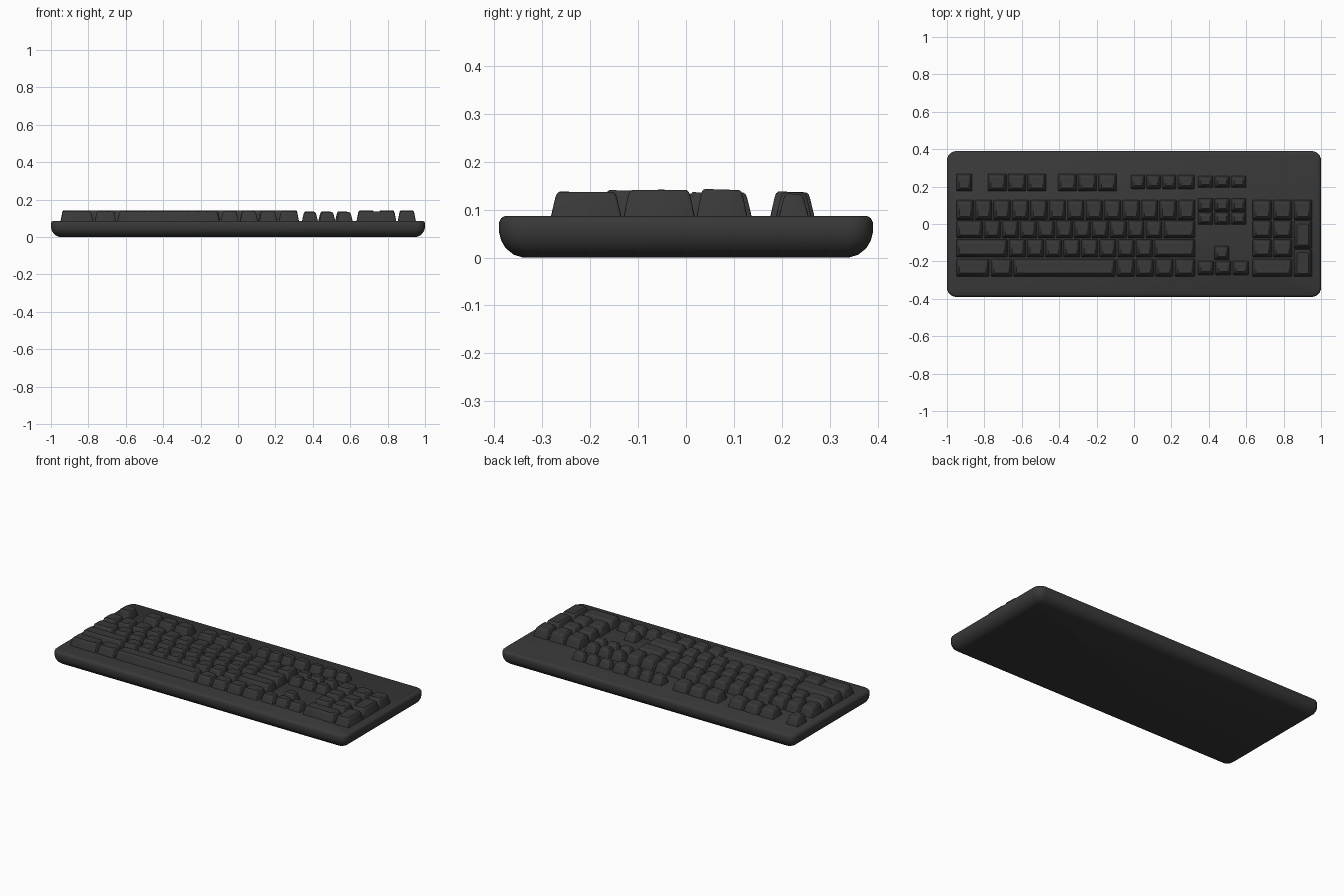
import bpy, bmesh, math

if "Cube" in bpy.data.objects:
    bpy.data.objects.remove(bpy.data.objects["Cube"], do_unlink=True)

charcoal = bpy.data.materials.new("charcoal plastic")
charcoal.use_nodes = True
COLOUR = (0.04, 0.04, 0.04, 1)
charcoal.diffuse_color = COLOUR
bsdf = charcoal.node_tree.nodes["Principled BSDF"]
bsdf.inputs["Base Color"].default_value = COLOUR
bsdf.inputs["Roughness"].default_value = 0.6


def outline(x0, x1, y0, y1, radius, steps):
    """Counter-clockwise rounded rectangle."""
    corners = [(x1 - radius, y1 - radius), (x0 + radius, y1 - radius),
               (x0 + radius, y0 + radius), (x1 - radius, y0 + radius)]
    points = []
    for quarter, (cx, cy) in enumerate(corners):
        for i in range(steps + 1):
            a = math.pi / 2 * (quarter + i / steps)
            points.append((cx + radius * math.cos(a), cy + radius * math.sin(a)))
    return points


def stacked_block(name, x0, x1, y0, y1, layers, steps, angle, tilt=0.0):
    """Rounded block lofted through layers of (inset, height, corner radius)."""
    bm = bmesh.new()
    rings = []
    base = layers[0][1]
    top = layers[-1][1]
    mid = (y0 + y1) / 2
    for inset, z, radius in layers:
        lean = tilt * (z - base) / (top - base)
        ring = outline(x0 + inset, x1 - inset, y0 + inset, y1 - inset, radius, steps)
        rings.append([bm.verts.new((x, y, z + lean * (y - mid))) for x, y in ring])
    for low, high in zip(rings, rings[1:]):
        for i in range(len(low)):
            j = (i + 1) % len(low)
            bm.faces.new((low[i], low[j], high[j], high[i]))
    bm.faces.new(rings[0][::-1])
    bm.faces.new(rings[-1])
    mesh = bpy.data.meshes.new(name)
    bm.to_mesh(mesh)
    bm.free()
    mesh.shade_smooth()
    mesh.set_sharp_from_angle(angle=math.radians(angle))
    mesh.materials.append(charcoal)
    obj = bpy.data.objects.new(name, mesh)
    bpy.context.collection.objects.link(obj)
    return obj


# Case: shallow tray with a softly rounded underside
stacked_block("case", -1, 1, -0.39, 0.39, [
    (0.05, 0, 0.03), (0.03, 0.006, 0.035), (0.013, 0.02, 0.04),
    (0.004, 0.036, 0.045), (0, 0.052, 0.05), (0, 0.074, 0.05),
    (0.004, 0.082, 0.046), (0.012, 0.087, 0.04)], 6, 35)

GAP = 0.004


def keys(name, y0, y1, top, runs, tilt=-0.03):
    """Tapered keycaps; each run (start, end, count) is split evenly in x."""
    number = 0
    for start, end, count in runs:
        pitch = (end - start) / count
        for i in range(count):
            number += 1
            x = start + i * pitch
            layers = [(0, 0.086, 0.004), (0.009, top - 0.012, 0.007),
                      (0.012, top - 0.004, 0.008), (0.017, top, 0.007),
                      (0.024, top - 0.001, 0.003)]
            stacked_block(f"{name}_{number}", x + GAP, x + pitch - GAP,
                          y0, y1, layers, 2, 40, tilt)


# Main typing block
keys("number_key", 0.022, 0.128, 0.142, [(-0.953, 0.33, 13)])
keys("upper_letter_key", -0.075, 0.018, 0.141,
     [(-0.953, -0.805, 1), (-0.805, 0.155, 10), (0.155, 0.33, 1)])
keys("middle_letter_key", -0.177, -0.082, 0.14,
     [(-0.953, -0.673, 1), (-0.673, 0.103, 8), (0.103, 0.33, 1)])
keys("bottom_key", -0.28, -0.187, 0.137,
     [(-0.953, -0.77, 1), (-0.77, -0.648, 1), (-0.648, -0.096, 1),
      (-0.096, 0.11, 2), (0.11, 0.214, 1), (0.214, 0.33, 1)])

# Function row
keys("function_key", 0.176, 0.268, 0.137,
     [(-0.953, -0.862, 1), (-0.785, -0.466, 3), (-0.41, -0.088, 3)])
keys("extra_function_key", 0.188, 0.262, 0.136,
     [(-0.02, 0.23, 3), (0.23, 0.328, 1)])
keys("system_key", 0.194, 0.256, 0.133, [(0.338, 0.604, 3)])

# Navigation cluster and arrows
keys("upper_navigation_key", 0.067, 0.137, 0.136, [(0.338, 0.604, 3)])
keys("lower_navigation_key", -0.003, 0.063, 0.136, [(0.338, 0.604, 3)])
keys("up_arrow_key", -0.19, -0.118, 0.134, [(0.425, 0.512, 1)])
keys("arrow_key", -0.272, -0.198, 0.133, [(0.338, 0.617, 3)])

# Number pad
keys("pad_top_key", 0.022, 0.128, 0.142, [(0.63, 0.74, 1), (0.74, 0.85, 1), (0.85, 0.955, 1)])
keys("pad_upper_key", -0.075, 0.018, 0.141, [(0.63, 0.85, 2)])
keys("pad_lower_key", -0.177, -0.082, 0.14, [(0.63, 0.85, 2)])
keys("pad_wide_key", -0.28, -0.187, 0.137, [(0.63, 0.85, 1)])
keys("pad_tall_upper_key", -0.13, 0.018, 0.141, [(0.85, 0.955, 1)], 0.0)
keys("pad_tall_lower_key", -0.282, -0.135, 0.137, [(0.85, 0.955, 1)], 0.0)
